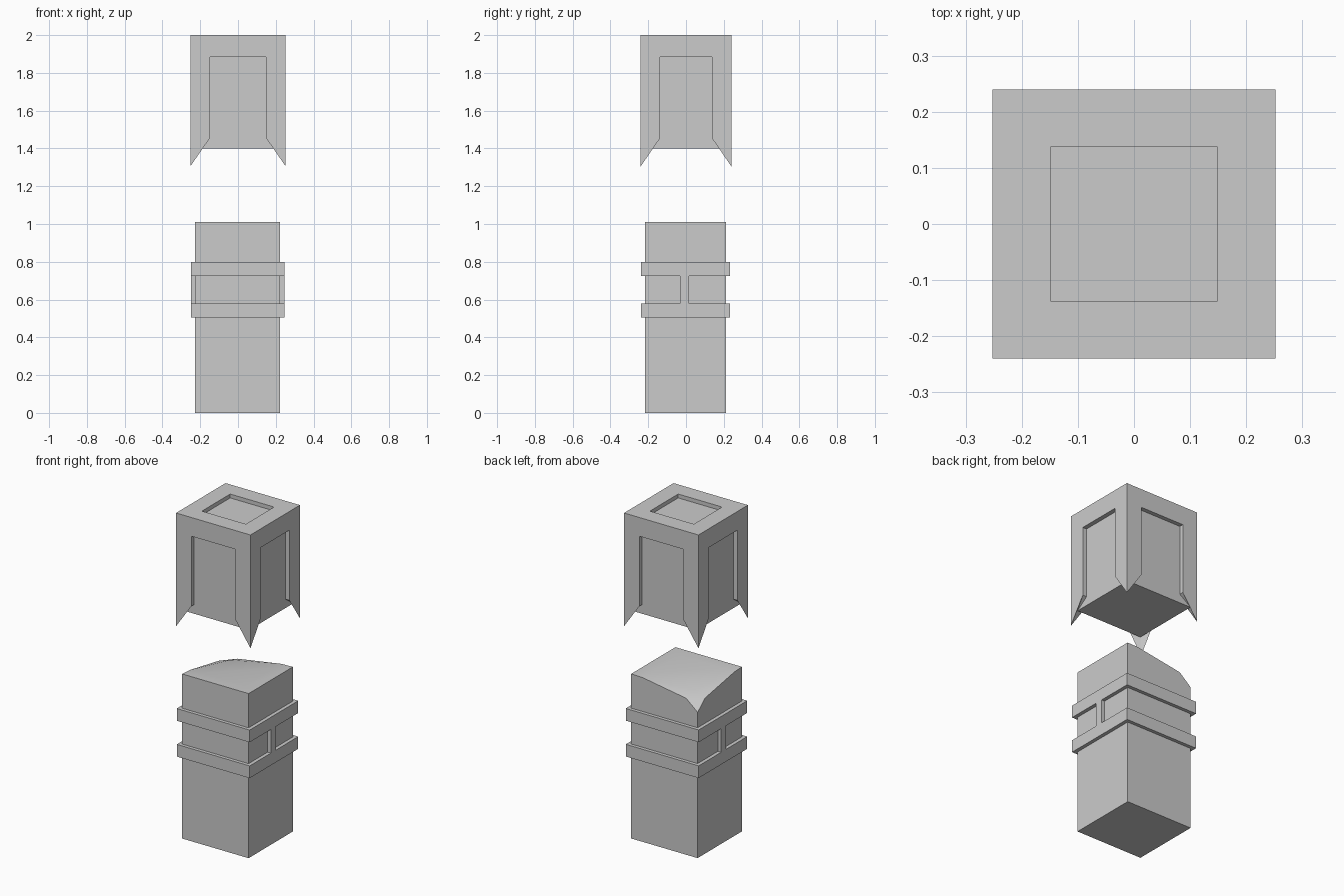
import bpy, bmesh

if "Cube" in bpy.data.objects:
    bpy.data.objects.remove(bpy.data.objects["Cube"])


def finish(bm, name):
    bmesh.ops.remove_doubles(bm, verts=bm.verts, dist=1e-5)
    bmesh.ops.recalc_face_normals(bm, faces=bm.faces)
    mesh = bpy.data.meshes.new(name)
    bm.to_mesh(mesh)
    bm.free()
    obj = bpy.data.objects.new(name, mesh)
    bpy.context.collection.objects.link(obj)
    return obj


def face(bm, pts):
    return bm.faces.new([bm.verts.new(p) for p in pts])


SHIFT = -0.002
IN = (0.2255, 0.2145)      # half sizes of the core
OUT = (0.2475, 0.2355)     # half sizes of the bands


# Lower body: stacked rectangular loops form the shaft and two raised bands
def rect(size, z):
    return [(sx * size[0] + SHIFT, sy * size[1] + SHIFT, z)
            for sx, sy in ((-1, -1), (1, -1), (1, 1), (-1, 1))]


levels = [(IN, 0), (IN, .505), (OUT, .505), (OUT, .58), (IN, .58),
          (IN, .725), (OUT, .725), (OUT, .80), (IN, .80)]
bm = bmesh.new()
face(bm, rect(IN, 0))
for (s0, z0), (s1, z1) in zip(levels, levels[1:]):
    a, b = rect(s0, z0), rect(s1, z1)
    for i in range(4):
        j = (i + 1) % 4
        face(bm, (a[i], a[j], b[j], b[i]))

# Worn top: coarse grid whose back left corner sinks
drops = [(0, .004, .055, .116), (0, 0, .03, .05), (0, 0, 0, .002), (0, 0, 0, 0)]
steps = (-1, -.66, .66, 1)
grid = [[(steps[i] * IN[0] + SHIFT, steps[j] * IN[1] + SHIFT, 1.01 - drops[i][j])
         for j in range(4)] for i in range(4)]
for i in range(3):
    for j in range(3):
        face(bm, (grid[i][j], grid[i + 1][j], grid[i + 1][j + 1], grid[i][j + 1])).smooth = True
rim = ([grid[i][0] for i in range(3)] + [grid[3][j] for j in range(3)]
       + [grid[i][3] for i in (3, 2, 1)] + [grid[0][j] for j in (3, 2, 1)])
for p, q in zip(rim, rim[1:] + rim[:1]):
    face(bm, ((p[0], p[1], .80), (q[0], q[1], .80), q, p))
finish(bm, "lower_body")

# Short posts joining the bands on both sides
for side, name in ((-1, "left_post"), (1, "right_post")):
    bm = bmesh.new()
    bmesh.ops.create_cube(bm, size=1)
    for v in bm.verts:
        v.co.x = side * (IN[0] + OUT[0]) / 2 + SHIFT + v.co.x * (OUT[0] - IN[0])
        v.co.y = -0.008 + v.co.y * 0.046
        v.co.z = 0.6525 + v.co.z * 0.145
    finish(bm, name)

# Cap: one quarter with recessed panels and a pointed corner, mirrored twice
A, B = 0.2525, 0.24        # outer half sizes
PA, PB = 0.149, 0.137      # panel half sizes
TOP, PT, PS, BASE, TIP, FLOOR = 2.0, 1.885, 1.455, 1.40, 1.305, 1.976
bm = bmesh.new()


def quarter_side(outer_u, outer_v, core_u, core_v, panel, swap):
    def add(*pts):
        face(bm, [(v, u, z) if swap else (u, v, z) for u, v, z in pts])
    o, c = outer_v, core_v
    add((0, o, TOP), (outer_u, o, TOP), (outer_u, o, TIP),
        (panel, o, PS), (panel, o, PT), (0, o, PT))
    add((0, c, PT), (panel, c, PT), (panel, c, PS), (core_u, c, BASE), (0, c, BASE))
    add((0, o, PT), (panel, o, PT), (panel, c, PT), (0, c, PT))
    add((panel, o, PT), (panel, o, PS), (panel, c, PS), (panel, c, PT))
    add((panel, o, PS), (outer_u, o, TIP), (core_u, c, BASE))
    add((panel, o, PS), (core_u, c, BASE), (panel, c, PS))


quarter_side(A, B, IN[0], IN[1], PA, False)
quarter_side(B, A, IN[1], IN[0], PB, True)
# Cap top frame, its recess and the underside
face(bm, ((0, B, TOP), (0, PB, TOP), (PA, PB, TOP), (A, B, TOP)))
face(bm, ((A, B, TOP), (PA, PB, TOP), (PA, 0, TOP), (A, 0, TOP)))
face(bm, ((0, PB, TOP), (PA, PB, TOP), (PA, PB, FLOOR), (0, PB, FLOOR)))
face(bm, ((PA, PB, TOP), (PA, 0, TOP), (PA, 0, FLOOR), (PA, PB, FLOOR)))
face(bm, ((0, 0, FLOOR), (PA, 0, FLOOR), (PA, PB, FLOOR), (0, PB, FLOOR)))
face(bm, ((0, 0, BASE), (IN[0], 0, BASE), (IN[0], IN[1], BASE), (0, IN[1], BASE)))
for axis in (0, 1):
    copy = bmesh.ops.duplicate(bm, geom=bm.verts[:] + bm.edges[:] + bm.faces[:])
    for item in copy["geom"]:
        if isinstance(item, bmesh.types.BMVert):
            item.co[axis] *= -1
finish(bm, "cap")
